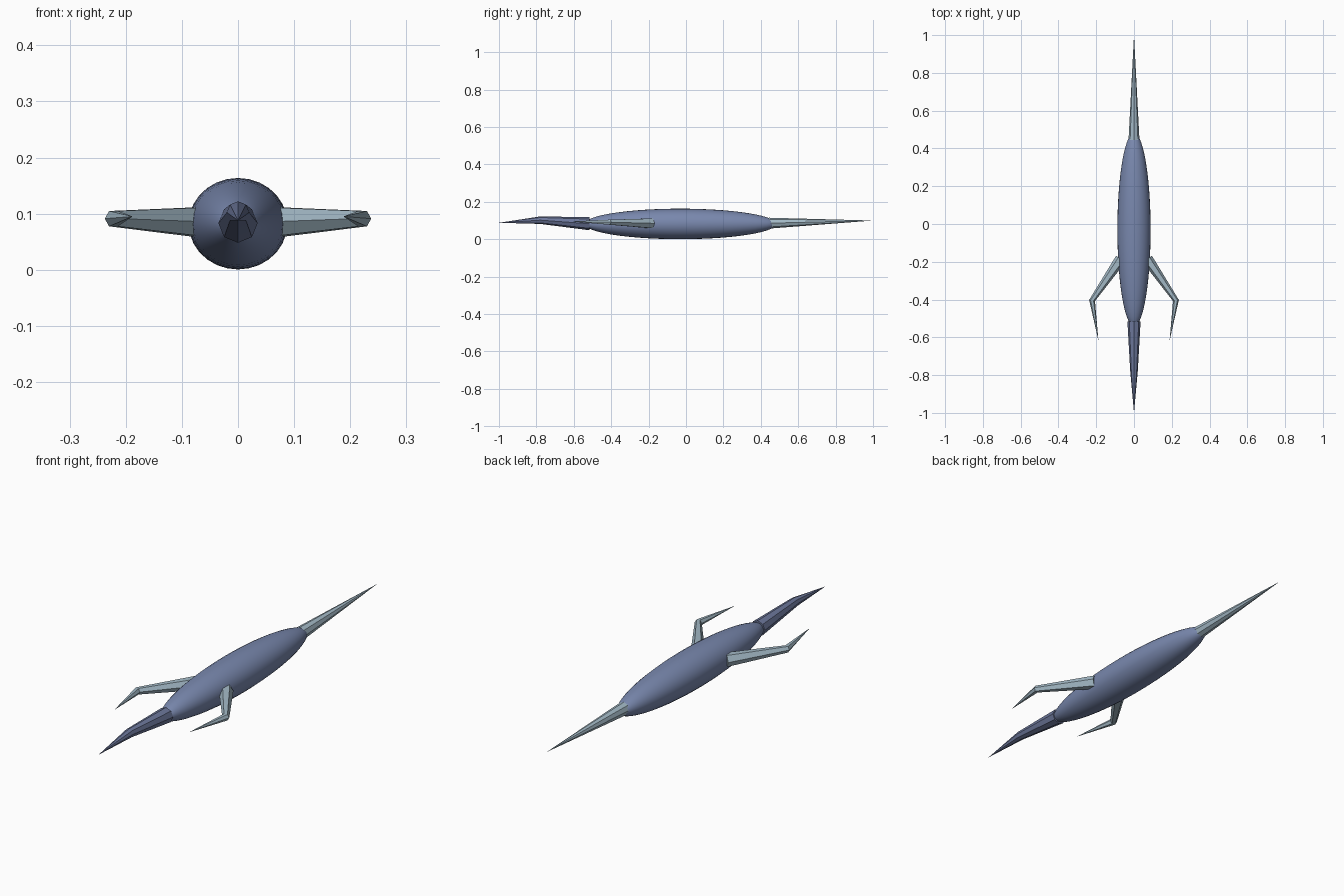
import bpy, bmesh, math
from mathutils import Vector

if "Cube" in bpy.data.objects:
    bpy.data.objects.remove(bpy.data.objects["Cube"])


def material(name, rgb):
    m = bpy.data.materials.new(name)
    m.diffuse_color = (*rgb, 1)
    m.use_nodes = True
    m.node_tree.nodes["Principled BSDF"].inputs["Base Color"].default_value = m.diffuse_color
    return m


BODY = material("slate blue", (0.19, 0.245, 0.42))
HEAD = material("dark slate blue", (0.15, 0.185, 0.325))
PALE = material("pale blue grey", (0.37, 0.49, 0.57))


def finish(name, bm, mat):
    bmesh.ops.recalc_face_normals(bm, faces=bm.faces)
    me = bpy.data.meshes.new(name)
    bm.to_mesh(me)
    bm.free()
    me.materials.append(mat)
    ob = bpy.data.objects.new(name, me)
    bpy.context.collection.objects.link(ob)
    bpy.ops.object.select_all(action='DESELECT')
    ob.select_set(True)
    bpy.context.view_layer.objects.active = ob
    bpy.ops.object.shade_smooth_by_angle(angle=math.radians(30))
    return ob


def tapered_limb(name, stations, sides, mat, phase=0.0, mirror=False):
    """Loft polygon rings (centre, radius, ring axis), ending in a point."""
    bm = bmesh.new()
    rings = []
    for centre, r, axis in stations[:-1]:
        side = Vector(axis).cross(Vector((0, 0, 1))).normalized()
        ring = []
        for i in range(sides):
            a = phase + math.tau * i / sides
            p = Vector(centre) + side * r * math.cos(a)
            p.z += r * math.sin(a)
            ring.append(bm.verts.new(p))
        rings.append(ring)
    tip = bm.verts.new(stations[-1][0])
    bm.faces.new(rings[0])
    for i in range(sides):
        j = (i + 1) % sides
        for a, b in zip(rings, rings[1:]):
            bm.faces.new((a[i], a[j], b[j], b[i]))
        bm.faces.new((rings[-1][i], rings[-1][j], tip))
    if mirror:
        for v in bm.verts:
            v.co.x *= -1
    return finish(name, bm, mat)


# Long spindle body
bm = bmesh.new()
bmesh.ops.create_uvsphere(bm, u_segments=28, v_segments=28, radius=1)
for v in bm.verts:
    x, y, z = v.co
    v.co = (0.088 * x, -0.03 + 0.512 * z, 0.082 + 0.0815 * y)
finish("body", bm, BODY)

# Head with a drooping pointed snout
tapered_limb("head", [((0, -0.515, 0.083), 0.035, (0, -1, 0)),
                      ((0, -0.78, 0.102), 0.020, (0, -1, 0)),
                      ((0, -1.0, 0.088), 0, None)], 8, HEAD)

# Straight pointed tail
tapered_limb("tail", [((0, 0.445, 0.086), 0.029, (0, 1, 0)),
                      ((0, 1.0, 0.1), 0, None)], 8, PALE)

# Bent front limbs, swept forward
for label, flip in (("right", False), ("left", True)):
    tapered_limb(label + "_arm", [((0.07, -0.185, 0.085), 0.030, (0.574, -0.82, 0)),
                                  ((0.222, -0.405, 0.091), 0.0158, (0.2, -1, 0)),
                                  ((0.188, -0.62, 0.095), 0, None)],
                 6, PALE, mirror=flip)
